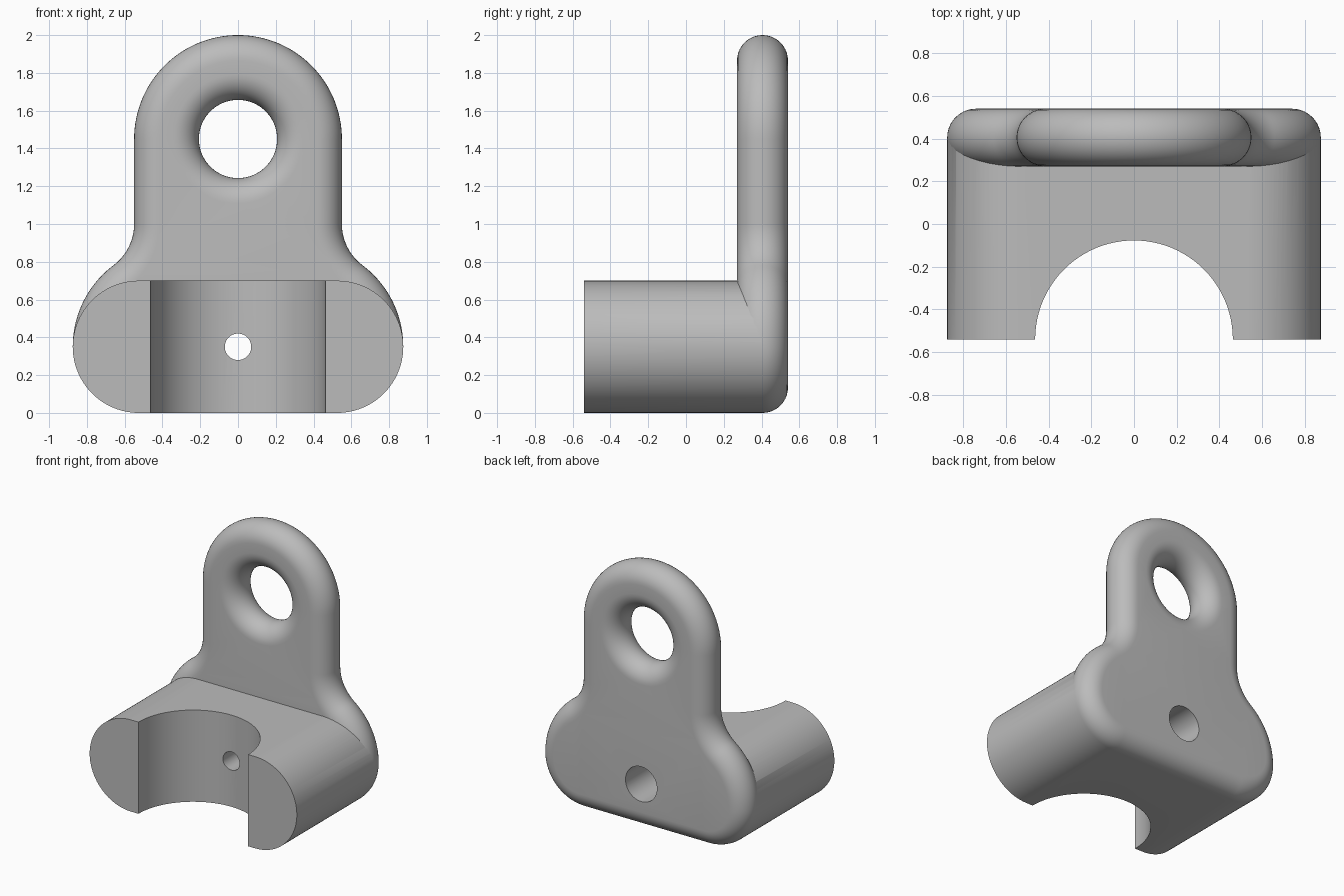
import bpy, bmesh
from math import pi, sin, cos, atan2, radians
from mathutils import Matrix, Vector

if "Cube" in bpy.data.objects:
    bpy.data.objects.remove(bpy.data.objects["Cube"])

grey = bpy.data.materials.new("plain grey")
grey.use_nodes = True
grey.diffuse_color = (0.5, 0.5, 0.5, 1)
grey.node_tree.nodes["Principled BSDF"].inputs["Base Color"].default_value = grey.diffuse_color

# Main sizes
EDGE = 0.135            # rounding radius, half the plate thickness
PLATE_Y = 0.405         # middle plane of the plate
FRONT_Y = -0.54
LUG_Z, LUG_R, EYE_R = 1.45, 0.55, 0.207
BASE_Z, BASE_R, BASE_X = 0.35, 0.35, 0.525
HIP_X, HIP_R, WAIST_Z = 0.335, 0.54, 1.0


def arc(cx, cz, r, a0, a1, n):
    return [(cx + r * cos(a0 + (a1 - a0) * i / n),
             cz + r * sin(a0 + (a1 - a0) * i / n)) for i in range(n + 1)]


def mirrored(half):
    return half + [(-x, z) for x, z in reversed(half) if abs(x) > 1e-6]


def plate_outline(d):
    """Plate silhouette moved inwards by d."""
    dx, dz = LUG_R - HIP_X, WAIST_Z - BASE_Z
    waist_r = (dx * dx + dz * dz - HIP_R ** 2) / (2 * (HIP_R - dx))
    t = atan2(dz, dx + waist_r)
    half = arc(BASE_X, BASE_Z, BASE_R - d, -pi / 2, 0, 24)
    half += arc(HIP_X, BASE_Z, HIP_R - d, 0, t, 20)[1:]
    half += arc(LUG_R + waist_r, WAIST_Z, waist_r + d, pi + t, pi, 16)[1:]
    half += arc(0, LUG_Z, LUG_R - d, 0, pi / 2, 32)
    return mirrored(half)


def skin(bm, loops):
    """Join a row of (outline, y) loops with quads; return the loops of vertices."""
    rings = [[bm.verts.new((x, y, z)) for x, z in pts] for pts, y in loops]
    for a, b in zip(rings, rings[1:]):
        for i in range(len(a)):
            j = (i + 1) % len(a)
            bm.faces.new((a[i], a[j], b[j], b[i]))
    return rings


def loop_edges(bm, ring):
    return [bm.edges.get((v, ring[i - 1])) for i, v in enumerate(ring)]


def finish(name, bm):
    bmesh.ops.recalc_face_normals(bm, faces=bm.faces)
    mesh = bpy.data.meshes.new(name)
    bm.to_mesh(mesh)
    bm.free()
    mesh.materials.append(grey)
    ob = bpy.data.objects.new(name, mesh)
    bpy.context.collection.objects.link(ob)
    return ob


def cylinder(name, r, start, end):
    start, end = Vector(start), Vector(end)
    axis = end - start
    bm = bmesh.new()
    turn = axis.to_track_quat('Z', 'Y').to_matrix().to_4x4()
    bmesh.ops.create_cone(bm, cap_ends=True, segments=96, radius1=r, radius2=r,
                          depth=axis.length,
                          matrix=Matrix.Translation((start + end) / 2) @ turn)
    return finish(name, bm)


def combine(ob, other, operation):
    mod = ob.modifiers.new(other.name, 'BOOLEAN')
    mod.object, mod.operation, mod.solver = other, operation, 'EXACT'
    bpy.context.view_layer.objects.active = ob
    bpy.ops.object.modifier_apply(modifier=mod.name)
    bpy.data.objects.remove(other)


# Upright plate: fully rounded rim and eye
bm = bmesh.new()
rim, eye = [], []
STEPS = 20
for i in range(STEPS + 1):
    a = -pi / 2 + pi * i / STEPS
    d, y = EDGE * (1 - cos(a)), PLATE_Y + EDGE * sin(a)
    rim.append((plate_outline(d), y))
    eye.append((arc(0, LUG_Z, EYE_R + d, 0, 2 * pi, 96)[:-1], y))
rim, eye = skin(bm, rim), skin(bm, eye)
for k in (0, -1):
    bmesh.ops.triangle_fill(bm, use_beauty=True,
                            edges=loop_edges(bm, rim[k]) + loop_edges(bm, eye[k]))
bracket = finish("bracket", bm)

# Base block with rounded ends
bm = bmesh.new()
stadium = mirrored(arc(BASE_X, BASE_Z, BASE_R, -pi / 2, pi / 2, 48))
ends = skin(bm, [(stadium, FRONT_Y), (stadium, PLATE_Y)])
for ring in ends:
    bm.faces.new(ring)
combine(bracket, finish("base_block", bm), 'UNION')

# Half-round saddle, bolt hole and counterbore
combine(bracket, cylinder("saddle_cut", 0.463, (0, FRONT_Y, -0.2), (0, FRONT_Y, 0.9)), 'DIFFERENCE')
combine(bracket, cylinder("bolt_hole", 0.07, (0, -0.3, BASE_Z), (0, 0.7, BASE_Z)), 'DIFFERENCE')
combine(bracket, cylinder("counterbore", 0.133, (0, 0.14, BASE_Z), (0, 0.7, BASE_Z)), 'DIFFERENCE')

bpy.ops.object.select_all(action='DESELECT')
bracket.select_set(True)
bpy.context.view_layer.objects.active = bracket
bpy.ops.object.shade_smooth_by_angle(angle=radians(25))
